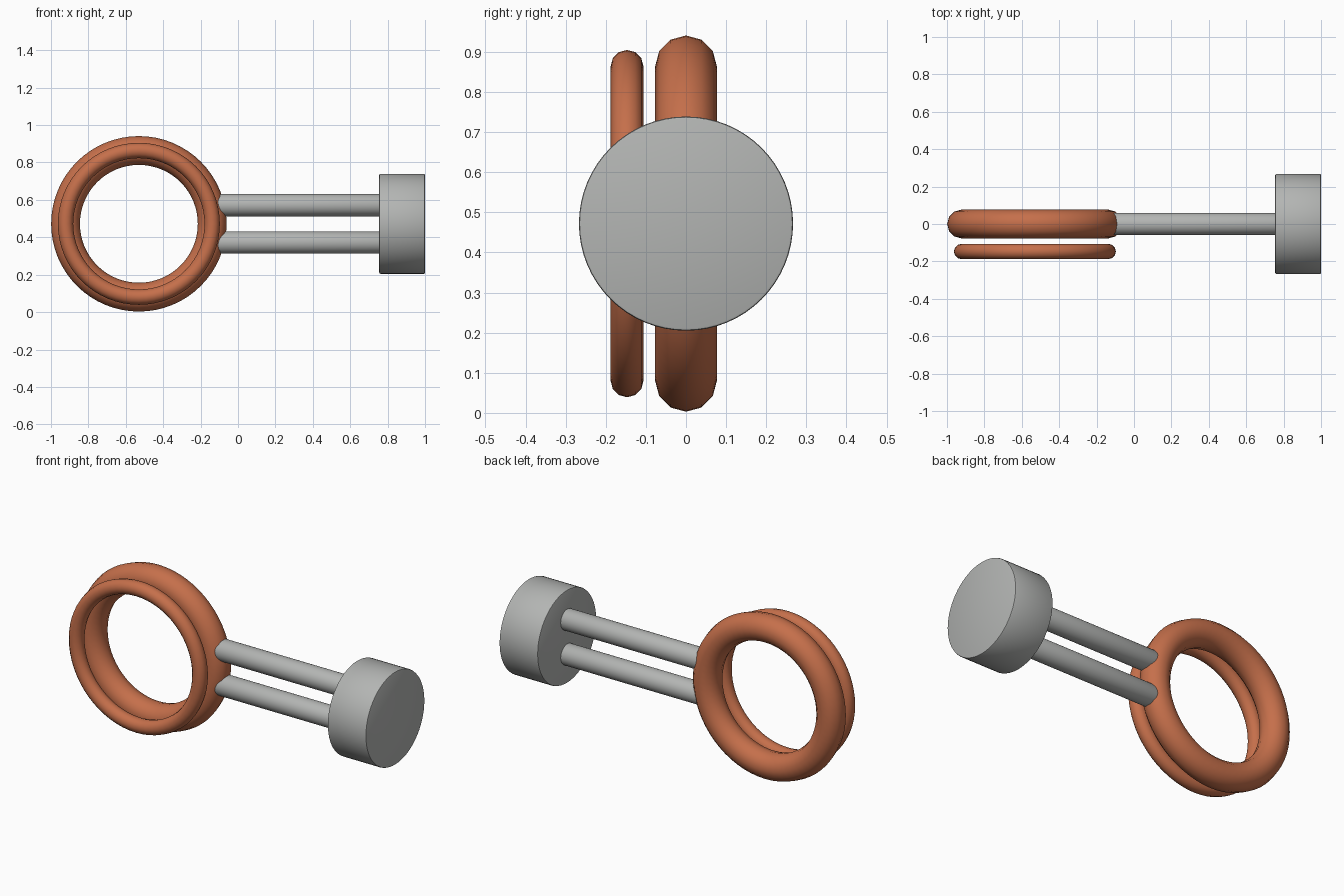
import bpy
import math

cube = bpy.data.objects.get("Cube")
if cube:
    bpy.data.objects.remove(cube, do_unlink=True)

RING_X, MID_Z = -0.53, 0.472


def material(name, rgb):
    mat = bpy.data.materials.new(name)
    mat.use_nodes = True
    mat.diffuse_color = (*rgb, 1)
    bsdf = next(n for n in mat.node_tree.nodes if n.type == "BSDF_PRINCIPLED")
    bsdf.inputs["Base Color"].default_value = (*rgb, 1)
    return mat


copper = material("copper_orange", (0.56, 0.16, 0.07))
steel = material("steel_grey", (0.45, 0.46, 0.45))


def finish(name, mat):
    obj = bpy.context.object
    obj.name = name
    obj.data.materials.append(mat)
    return obj


def ring(name, y, tube):
    bpy.ops.mesh.primitive_torus_add(
        major_segments=64, minor_segments=12, major_radius=0.392, minor_radius=tube,
        location=(RING_X, y, MID_Z), rotation=(math.pi / 2, 0, 0))
    bpy.ops.object.shade_smooth()
    return finish(name, copper)


def rod(name, x0, x1, z, radius, sides, bevel):
    """Cylinder along x with softened rims."""
    bpy.ops.mesh.primitive_cylinder_add(
        vertices=sides, radius=radius, depth=x1 - x0,
        location=((x0 + x1) / 2, 0, z), rotation=(0, math.pi / 2, 0))
    obj = finish(name, steel)
    mod = obj.modifiers.new("rim", "BEVEL")
    mod.width, mod.segments = bevel, 2
    mod.limit_method, mod.angle_limit = "ANGLE", math.radians(40)
    bpy.ops.object.modifier_apply(modifier=mod.name)
    bpy.ops.object.shade_smooth_by_angle(angle=math.radians(40))
    return obj


# Thick main ring and the thin ring in front of it
ring("main_ring", 0, 0.077)
ring("front_ring", -0.147, 0.041)

# Twin rods running from the main ring to the end cap
for label, side in (("upper", 1), ("lower", -1)):
    rod(label + "_rod", -0.15, 0.76, MID_Z + side * 0.1, 0.06, 32, 0.008)

# Heavy round end cap
rod("end_cap", 0.755, 1.0, MID_Z, 0.267, 64, 0.006)
